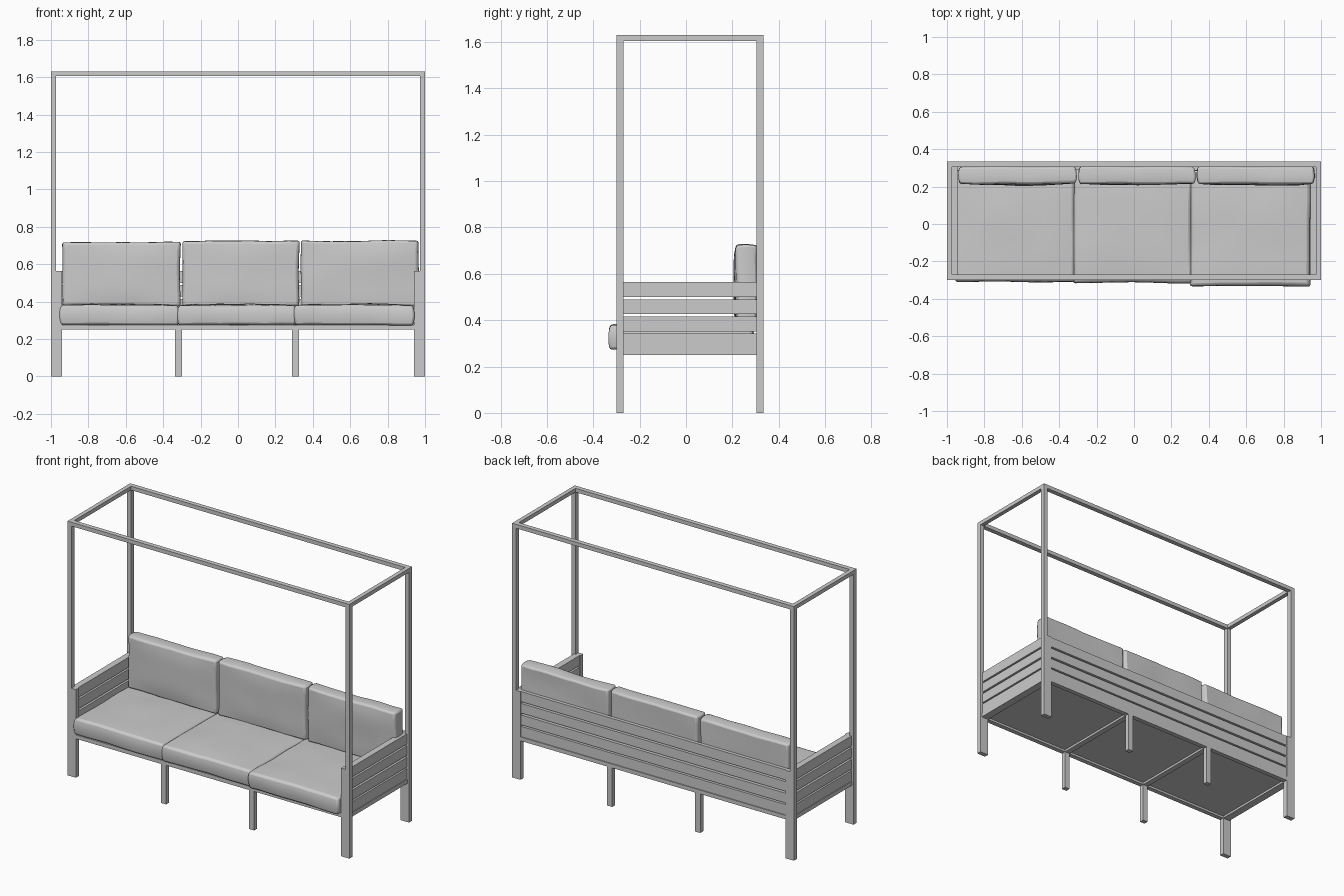
import bpy, bmesh, random
from mathutils import Vector, noise

if "Cube" in bpy.data.objects:
    bpy.data.objects.remove(bpy.data.objects["Cube"])

random.seed(4)
YF, YB = (-0.30, -0.27), (0.305, 0.335)     # front and back post depth


def finish(name, bm):
    me = bpy.data.meshes.new(name)
    bm.to_mesh(me)
    bm.free()
    ob = bpy.data.objects.new(name, me)
    bpy.context.collection.objects.link(ob)
    return ob


def box(name, xs, ys, zs):
    bm = bmesh.new()
    bmesh.ops.create_cube(bm, size=1)
    for v in bm.verts:
        v.co = Vector([(r[0] + r[1]) / 2 + c * (r[1] - r[0]) for c, r in zip(v.co, (xs, ys, zs))])
    return finish(name, bm)


def both_sides(name, xs, ys, zs):
    box(name + "_right", xs, ys, zs)
    box(name + "_left", (-xs[1], -xs[0]), ys, zs)


def cushion(name, xs, ys, zs, thin):
    """Soft box: gridded cube, puffed along its thin axis and slightly crumpled."""
    bm = bmesh.new()
    bmesh.ops.create_cube(bm, size=2)
    bmesh.ops.subdivide_edges(bm, edges=bm.edges[:], cuts=7, use_grid_fill=True)
    seed = Vector((random.uniform(0, 50), 0, 0))
    wide = [i for i in range(3) if i != thin]
    lo, hi = [Vector(p) for p in zip(xs, ys, zs)]
    for v in bm.verts:
        c = v.co.copy()
        puff = (1 - c[wide[0]] ** 4) * (1 - c[wide[1]] ** 4)
        side = -1 if thin == 1 else 1            # outer, visible face
        if c[thin] * side > 0:
            c[thin] *= 0.84 + 0.16 * puff
        for i in wide:                           # bulging edges
            c[i] *= 1 - 0.025 * v.co[thin] ** 2
        v.co = Vector([(a + b) / 2 + k * (b - a) / 2 for k, a, b in zip(c, lo, hi)])
        v.co += noise.noise_vector(v.co * 6 + seed) * 0.006
    ob = finish(name, bm)
    bev = ob.modifiers.new("soft_edges", 'BEVEL')
    bev.width, bev.segments = 0.012, 2
    bev.limit_method, bev.angle_limit = 'ANGLE', 0.9
    bpy.context.view_layer.objects.active = ob
    ob.select_set(True)
    bpy.ops.object.shade_smooth_by_angle()
    ob.select_set(False)


# Corner posts, inner legs and canopy frame
for row, ys in (("front", YF), ("back", YB)):
    both_sides(row + "_canopy_post", (0.973, 1.0), ys, (0, 1.63))
    both_sides(row + "_leg", (0.94, 0.972), ys, (0, 0.565))
    box(row + "_canopy_rail", (-0.973, 0.973), ys, (1.605, 1.63))
    # Middle legs
    for i, x in enumerate((-0.318, 0.307)):
        box(f"{row}_middle_leg_{i + 1}", (x - 0.018, x + 0.018), ys, (0, 0.27))
both_sides("side_canopy_rail", (0.973, 1.0), (-0.27, 0.305), (1.605, 1.63))

# Seat base: rails, cross bars and panel
box("front_seat_rail", (-0.94, 0.94), YF, (0.25, 0.275))
box("back_seat_rail", (-0.94, 0.94), YB, (0.25, 0.275))
for i, x in enumerate((-0.318, 0.307)):
    box(f"seat_cross_bar_{i + 1}", (x - 0.018, x + 0.018), (-0.27, 0.305), (0.25, 0.27))
box("seat_panel", (-0.94, 0.94), (-0.27, 0.305), (0.264, 0.276))
both_sides("side_seat_rail", (0.94, 0.99), (-0.27, 0.305), (0.25, 0.276))

# Slats of the arms and the back
for i, zs in enumerate(((0.276, 0.342), (0.352, 0.415), (0.427, 0.489), (0.5, 0.565))):
    both_sides(f"arm_slat_{i + 1}", (0.945, 0.985), (-0.27, 0.305), zs)
    box(f"back_slat_{i + 1}", (-0.94, 0.94), (0.309, 0.331), zs)

# Cushions
seats = ((-0.955, -0.315, -0.31), (-0.325, 0.312, -0.315), (0.298, 0.942, -0.333))
backs = ((-0.938, -0.308, 0.717), (-0.298, 0.328, 0.725), (0.337, 0.968, 0.725))
for i, (s, b) in enumerate(zip(seats, backs)):
    cushion(f"seat_cushion_{i + 1}", s[:2], (s[2], 0.29), (0.274, 0.388), 2)
    cushion(f"back_cushion_{i + 1}", b[:2], (0.208, 0.306), (0.375, b[2]), 1)
